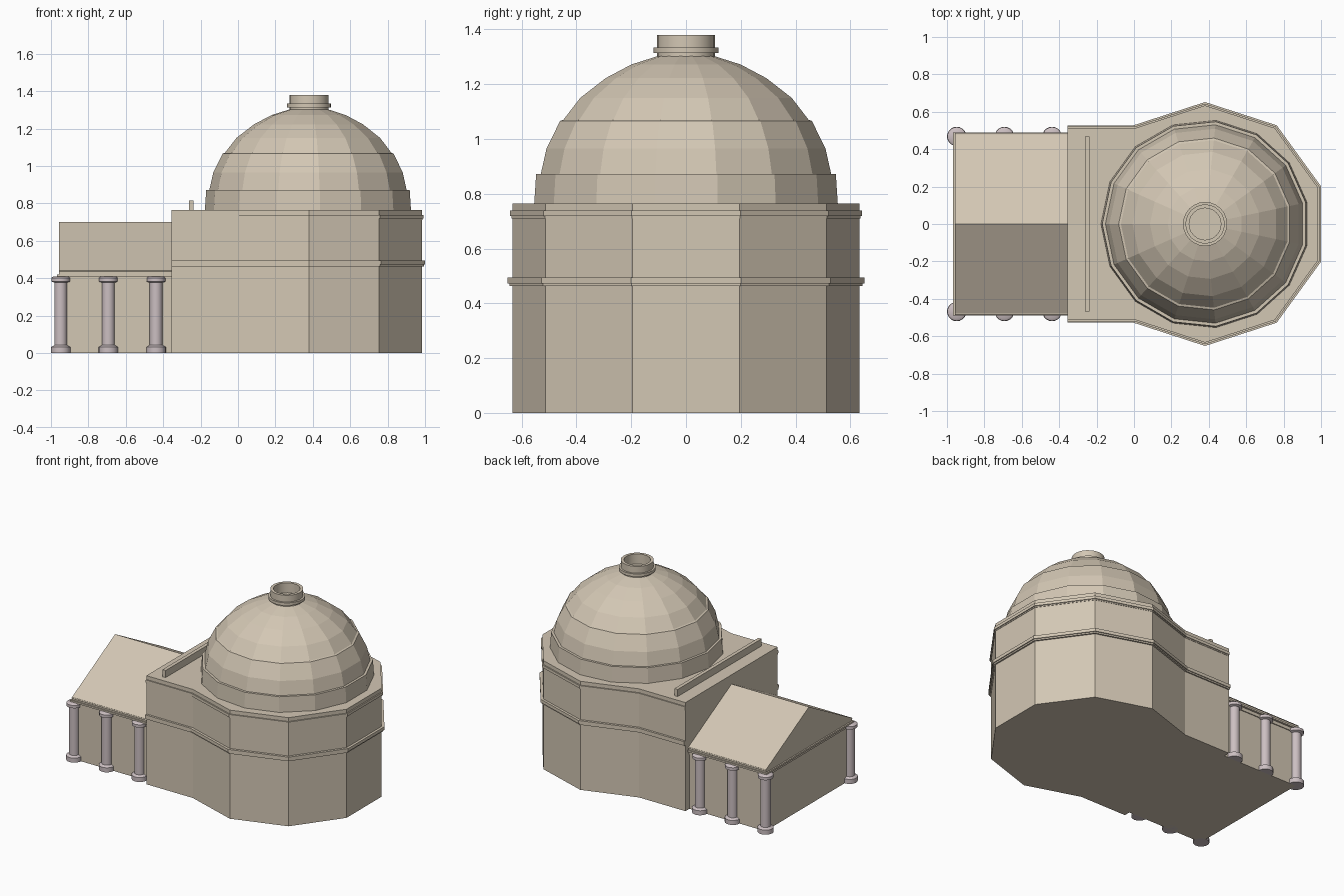
import bpy, bmesh, math

if "Cube" in bpy.data.objects:
    bpy.data.objects.remove(bpy.data.objects["Cube"])

def material(name, rgb):
    m = bpy.data.materials.new(name)
    m.diffuse_color = (*rgb, 1)
    m.use_nodes = True
    m.node_tree.nodes["Principled BSDF"].inputs["Base Color"].default_value = m.diffuse_color
    return m

STONE = material("tan_stone", (0.65, 0.57, 0.455))
MARBLE = material("pinkish_marble", (0.60, 0.52, 0.535))
CX = 0.38  # rotunda centre

def finish(name, bm, mat):
    bmesh.ops.recalc_face_normals(bm, faces=bm.faces)
    me = bpy.data.meshes.new(name)
    bm.to_mesh(me)
    bm.free()
    me.materials.append(mat)
    ob = bpy.data.objects.new(name, me)
    bpy.context.collection.objects.link(ob)
    return ob

def prism(name, pts, axis_vec, mat=STONE):
    """Extrude a closed 3D polygon along a vector."""
    bm = bmesh.new()
    f = bm.faces.new([bm.verts.new(p) for p in pts])
    r = bmesh.ops.extrude_face_region(bm, geom=[f])
    bmesh.ops.translate(bm, vec=axis_vec, verts=[v for v in r["geom"] if isinstance(v, bmesh.types.BMVert)])
    return finish(name, bm, mat)

def box(name, x0, x1, hy, z0, z1):
    return prism(name, [(x0, -hy, z0), (x1, -hy, z0), (x1, hy, z0), (x0, hy, z0)], (0, 0, z1 - z0))

def lathe(name, prof, n, cx, cy, mat, start=math.pi, smooth=False):
    """Revolve (radius, height) points, closing both ends."""
    bm = bmesh.new()
    rings = []
    for r, z in prof:
        rings.append([bm.verts.new((cx + r * math.cos(start + math.tau * i / n),
                                    cy + r * math.sin(start + math.tau * i / n), z)) for i in range(n)])
    for a, b in zip(rings, rings[1:]):
        for i in range(n):
            j = (i + 1) % n
            bm.faces.new((a[i], a[j], b[j], b[i]))
    bm.faces.new(rings[0])
    bm.faces.new(rings[-1])
    ob = finish(name, bm, mat)
    if smooth:
        bpy.context.view_layer.objects.active = ob
        ob.select_set(True)
        bpy.ops.object.shade_smooth_by_angle(angle=math.radians(35))
        ob.select_set(False)
    return ob

def hall(name, r, z0, z1):
    """Ten-sided rotunda whose left end runs into a straight block."""
    pts = [(CX + r * math.cos(math.radians(a)), r * math.sin(math.radians(a)), z0)
           for a in range(-126, 127, 36)]
    y = pts[-1][1]
    pts += [(-0.355, y, z0), (-0.355, -y, z0)]
    return prism(name, pts, (0, 0, z1 - z0))

# Rotunda walls and string courses
hall("rotunda_walls", 0.634, 0, 0.765)
hall("middle_band_lower", 0.645, 0.463, 0.473)
hall("middle_band", 0.652, 0.473, 0.495)
hall("cornice_lower", 0.637, 0.71, 0.718)
hall("cornice", 0.643, 0.718, 0.738)

# Faceted dome on a stepped drum
lathe("dome", [(0.557, 0.765), (0.55, 0.872), (0.533, 0.872), (0.512, 0.965), (0.462, 1.066),
               (0.45, 1.07), (0.388, 1.15), (0.295, 1.222), (0.20, 1.272), (0.105, 1.302)],
      15, CX, 0, STONE)

# Open lantern ring at the top
lathe("lantern", [(0.105, 1.295), (0.105, 1.313), (0.118, 1.313), (0.118, 1.333), (0.105, 1.333),
                  (0.105, 1.38), (0.085, 1.38), (0.085, 1.31)], 24, CX, 0, STONE, smooth=True)

# Rail on the flat roof
box("roof_rail", -0.262, -0.237, 0.467, 0.76, 0.815)

# Portico walls, entablature and gable roof
box("portico_walls", -0.945, -0.35, 0.468, 0, 0.40)
box("entablature_lower", -0.953, -0.35, 0.474, 0.385, 0.41)
box("entablature", -0.968, -0.35, 0.488, 0.408, 0.42)
box("eaves", -0.958, -0.35, 0.48, 0.42, 0.44)
prism("gable_roof", [(-0.958, -0.487, 0.435), (-0.958, 0.487, 0.435), (-0.958, 0, 0.70)], (0.608, 0, 0))

# Columns along both sides of the portico
profile = [(0.052, 0), (0.052, 0.032), (0.042, 0.037), (0.034, 0.042), (0.034, 0.376),
           (0.05, 0.382), (0.05, 0.402), (0.038, 0.41)]
for side, label in ((-1, "front"), (1, "back")):
    for i in range(3):
        lathe(f"{label}_column_{i + 1}", profile, 20, -0.948 + 0.255 * i, side * 0.468, MARBLE, smooth=True)
